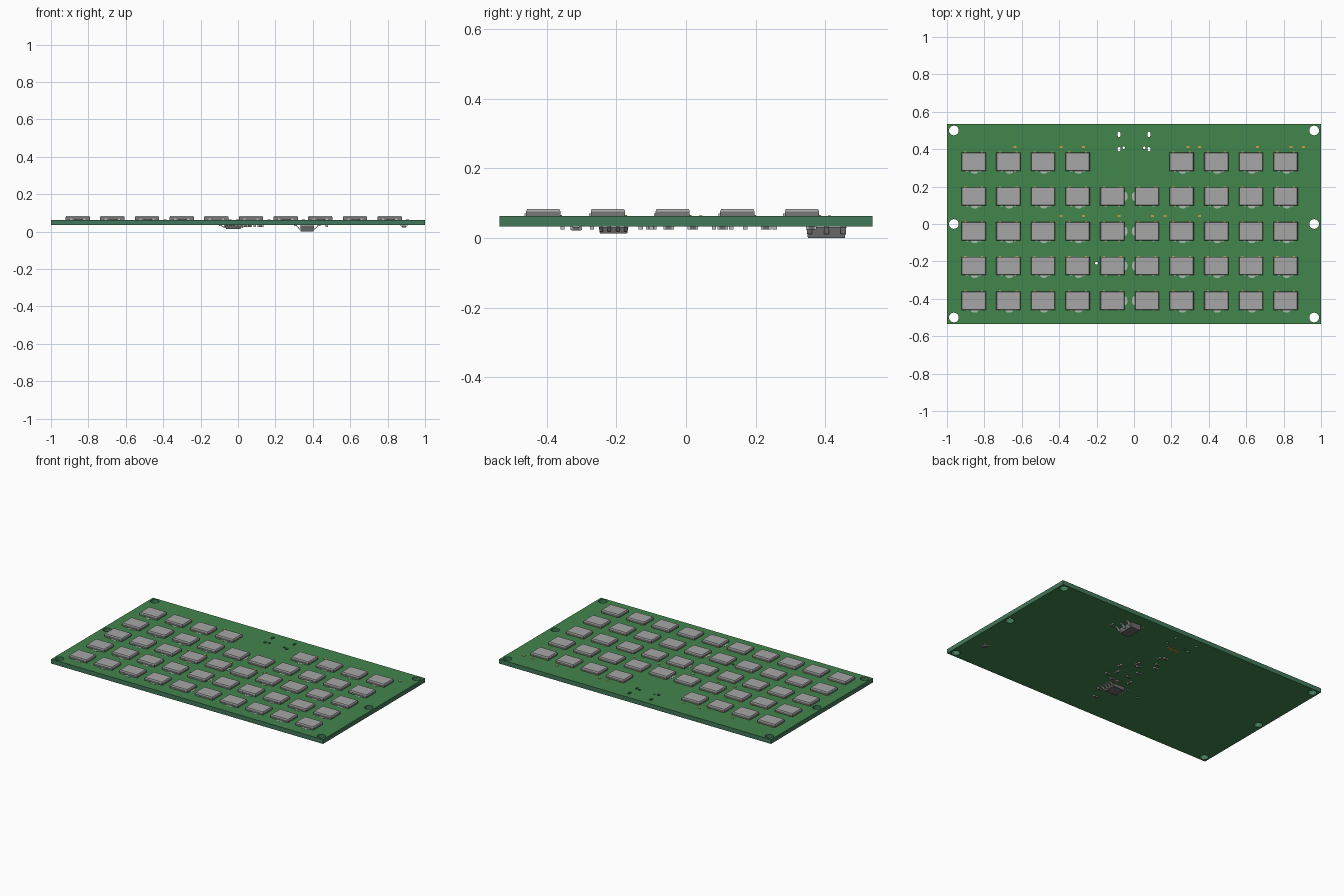
import bpy, bmesh, math, random
from mathutils import Matrix

if "Cube" in bpy.data.objects:
    bpy.data.objects.remove(bpy.data.objects["Cube"])

random.seed(4)
TOP, BOT = 0.063, 0.034


def material(name, r, g, b):
    m = bpy.data.materials.new(name)
    m.diffuse_color = (r, g, b, 1)
    m.use_nodes = True
    m.node_tree.nodes["Principled BSDF"].inputs["Base Color"].default_value = m.diffuse_color
    return m


GREEN = material("board green", 0.055, 0.24, 0.075)
EDGE = material("edge green", 0.055, 0.19, 0.10)
SILVER = material("button grey", 0.38, 0.38, 0.38)
BASE = material("base grey", 0.19, 0.19, 0.19)
BODY = material("chip grey", 0.15, 0.15, 0.15)
LEAD = material("lead metal", 0.5, 0.5, 0.5)
GOLD = material("copper gold", 0.65, 0.33, 0.06)
PRINT = material("pale print", 0.42, 0.5, 0.42)


def finish(name, bm, mat):
    bmesh.ops.recalc_face_normals(bm, faces=bm.faces)
    me = bpy.data.meshes.new(name)
    bm.to_mesh(me)
    bm.free()
    me.materials.append(mat)
    ob = bpy.data.objects.new(name, me)
    bpy.context.collection.objects.link(ob)
    return ob


def add_box(bm, x, y, z0, z1, sx, sy, taper=1.0):
    """Box of size sx, sy; the z1 end is scaled by taper."""
    r = bmesh.ops.create_cube(bm, size=1)
    for v in r["verts"]:
        k = taper if v.co.z > 0 else 1
        v.co = (x + v.co.x * sx * k, y + v.co.y * sy * k, z1 if v.co.z > 0 else z0)


def boxes(name, items, mat):
    bm = bmesh.new()
    for it in items:
        add_box(bm, *it)
    return finish(name, bm, mat)


def add_cyl(bm, x, y, r, sy=1.0, z0=0.0, z1=0.1, n=24):
    m = Matrix.Translation((x, y, (z0 + z1) / 2)) @ Matrix.Diagonal((1, sy, 1, 1))
    bmesh.ops.create_cone(bm, cap_ends=True, segments=n, radius1=r, radius2=r,
                          depth=z1 - z0, matrix=m)


# board with mounting holes and connector slots
board = boxes("circuit_board", [(0, 0, BOT, TOP, 2, 1.07)], GREEN)
bm = bmesh.new()
for s in (-1, 1):
    for y in (-0.5, 0, 0.5):
        add_cyl(bm, s * 0.963, y, 0.026)
    add_cyl(bm, s * 0.08, 0.479, 0.009, 1.7, n=16)
    add_cyl(bm, s * 0.08, 0.4, 0.009, 1.3, n=16)
    add_cyl(bm, s * 0.054, 0.408, 0.007, n=12)
add_cyl(bm, -0.2, -0.21, 0.008, n=12)
cutter = finish("hole_cutter", bm, GREEN)
cutter.hide_render = True
mod = board.modifiers.new("holes", "BOOLEAN")
mod.operation, mod.solver, mod.object = "DIFFERENCE", "EXACT", cutter
dg = bpy.context.evaluated_depsgraph_get()
board.data = bpy.data.meshes.new_from_object(board.evaluated_get(dg))
board.modifiers.clear()
bpy.data.objects.remove(cutter)
board.data.materials.clear()
board.data.materials.append(GREEN)
board.data.materials.append(EDGE)
for p in board.data.polygons:
    p.material_index = 1 if abs(p.normal.z) < 0.5 else 0

# grid of buttons, with a gap in the back row
cells = [(c, -0.857 + 0.1853 * c, 0.333 - 0.1857 * r)
         for r in range(5) for c in range(10) if not (r == 0 and c in (4, 5))]
boxes("button_bases", [(x, y, TOP, 0.077, 0.13, 0.098) for _, x, y in cells], BASE)
boxes("button_tops", [(x, y, 0.077, 0.083, 0.13, 0.098, 0.95) for _, x, y in cells], SILVER)
boxes("button_pins", [(x + s * 0.035, y - 0.051, TOP, 0.070, 0.012, 0.006)
                      for _, x, y in cells for s in (-1, 1)], LEAD)
boxes("button_contacts", [(x + s * 0.045, y + 0.051, TOP, 0.067, 0.012, 0.006)
                          for _, x, y in cells for s in (-1, 1)], GOLD)

# pale printed marks beside the buttons
bm = bmesh.new()
for c, x, y in cells:
    dx, dy = {4: (0.068, 0), 5: (-0.068, 0)}.get(c, (0.005, -0.05))
    add_cyl(bm, x + dx, y + dy, 0.021 if dy else 0.013, 0.7 if dy else 1.8,
            TOP, TOP + 0.001, 16)
finish("printed_marks", bm, PRINT)

# small gold pads on the top
pads = [(x, 0.412) for x in (-0.635, -0.39, -0.27, 0.29, 0.35, 0.66, 0.84, 0.905)]
pads += [(x, 0.043) for x in (-0.39, -0.27, -0.08, 0.1, 0.165, 0.35)]
boxes("gold_pads", [(x, y, TOP, TOP + 0.002, 0.016, 0.01) for x, y in pads], GOLD)


# underside chips with sloping legs on both sides
def chip(name, x, y, low, sx, sy, span, legs, w):
    boxes(name + "_body", [(x, y, BOT - 0.002, low, sx, sy, 0.92)], BODY)
    bm = bmesh.new()
    mid = low + (BOT - low) * 0.45
    for s in (-1, 1):
        prof = [(sx * 0.46, mid), (sx * 0.46, mid - 0.004), (sx * 0.56, mid - 0.004),
                (span * 0.42, BOT - 0.004), (span / 2, BOT - 0.004),
                (span / 2, BOT), (span * 0.4, BOT), (sx * 0.54, mid)]
        for i in range(legs):
            ly = y + (i - (legs - 1) / 2) * sy * 0.84 / max(legs - 1, 1)
            vs = [bm.verts.new((x + s * a, ly - w / 2, z)) for a, z in prof]
            f = bm.faces.new(vs)
            ext = bmesh.ops.extrude_face_region(bm, geom=[f])
            for v in ext["geom"]:
                if isinstance(v, bmesh.types.BMVert):
                    v.co.y += w
    finish(name + "_legs", bm, LEAD)


chip("power_chip", 0.37, 0.403, 0.0, 0.075, 0.115, 0.14, 3, 0.015)
chip("control_chip", -0.025, -0.208, 0.013, 0.085, 0.085, 0.155, 4, 0.010)
chip("corner_chip", 0.888, -0.315, 0.022, 0.022, 0.03, 0.036, 2, 0.007)

# small underside components with metal ends
parts = [(0.475, 0.36, 1), (0.12, -0.1, 0), (0.125, 0.02, 1), (0.09, -0.05, 1), (0.03, 0.08, 0),
         (-0.04, 0.17, 0), (0.01, -0.13, 0), (0.06, 0.105, 1), (-0.06, 0.13, 0),
         (0.0, 0.23, 1), (-0.03, 0.255, 0), (0.04, -0.27, 0), (0.0, -0.355, 0),
         (0.06, -0.13, 0), (-0.05, -0.1, 1), (-0.02, 0.02, 0), (0.0, -0.05, 0)]
bodies, ends = [], []
for x, y, turned in parts:
    ax, ay = (0, 1) if turned else (1, 0)
    bodies.append((x, y, 0.025, BOT, 0.011 + 0.008 * ax, 0.011 + 0.008 * ay))
    for s in (-1, 1):
        ends.append((x + s * 0.012 * ax, y + s * 0.012 * ay, 0.0245, BOT,
                     0.012 - 0.006 * ax, 0.012 - 0.006 * ay))
boxes("component_bodies", bodies, BODY)
boxes("component_ends", ends, LEAD)

# copper pads of the connector and chips on the underside
under = [(-0.042 + 0.012 * i, 0.36, BOT - 0.001, BOT, 0.007, 0.025) for i in range(8)]
under += [(0.0 + 0.02 * i, -0.15, BOT - 0.001, BOT, 0.012, 0.01) for i in range(4)]
boxes("underside_pads", under, GOLD)
